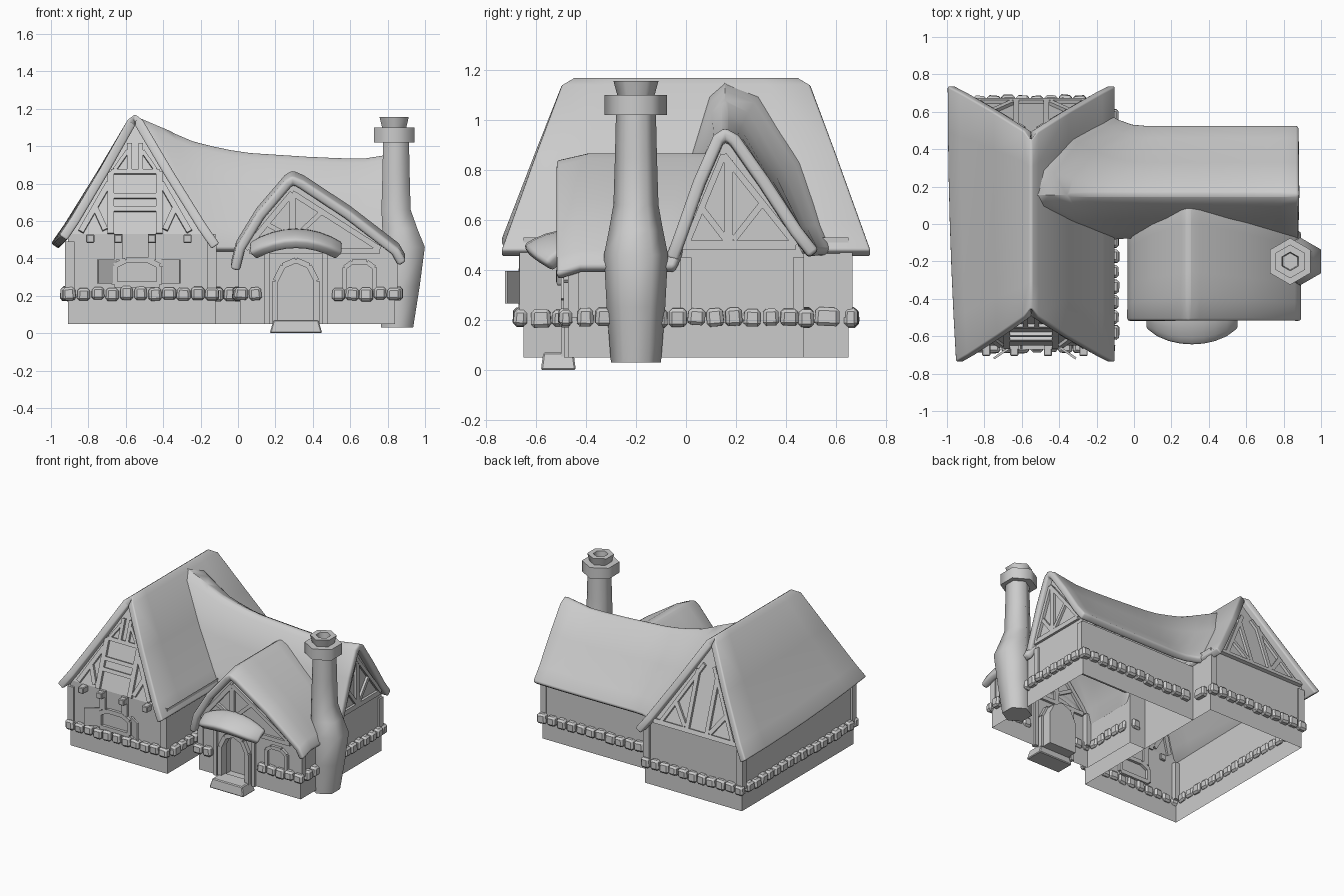
import bpy, bmesh, math, random
from mathutils import Matrix, Vector

random.seed(4)
if "Cube" in bpy.data.objects:
    bpy.data.objects.remove(bpy.data.objects["Cube"])

GROUND = 0.05


def finish(name, bm, bevel=0, thick=0, smooth=0, segments=1):
    mesh = bpy.data.meshes.new(name)
    bm.to_mesh(mesh)
    bm.free()
    ob = bpy.data.objects.new(name, mesh)
    bpy.context.collection.objects.link(ob)
    if thick:
        mod = ob.modifiers.new("thickness", "SOLIDIFY")
        mod.thickness, mod.offset = thick, -1
    if bevel:
        mod = ob.modifiers.new("soft_edges", "BEVEL")
        mod.width, mod.segments = bevel, segments
        mod.limit_method, mod.angle_limit = "ANGLE", math.radians(50)
    if smooth:
        bpy.ops.object.select_all(action="DESELECT")
        ob.select_set(True)
        bpy.context.view_layer.objects.active = ob
        bpy.ops.object.shade_smooth_by_angle(angle=math.radians(smooth))
    return ob


def boxes(name, matrices, bevel=0, taper=1):
    bm = bmesh.new()
    for m in matrices:
        verts = bmesh.ops.create_cube(bm, size=1)["verts"]
        for v in verts:
            if v.co.z > 0:
                v.co.x *= taper
                v.co.y *= taper
        bmesh.ops.transform(bm, matrix=m, verts=verts)
    bmesh.ops.recalc_face_normals(bm, faces=bm.faces)
    return finish(name, bm, bevel)


def block(x, y, z, sx, sy, sz, turn=0):
    return (Matrix.Translation((x, y, z)) @ Matrix.Rotation(turn, 4, "Z")
            @ Matrix.Diagonal((sx, sy, sz, 1)))


def frame(origin, u, v):
    u, v = Vector(u), Vector(v)
    m = Matrix((u, v, u.cross(v))).transposed().to_4x4()
    return Matrix.Translation(origin) @ m


def beam(f, a, b, w=0.03, d=0.035):
    a, b = Vector(a), Vector(b)
    run, mid = b - a, (a + b) / 2
    return (f @ Matrix.Translation((mid.x, mid.y, 0))
            @ Matrix.Rotation(math.atan2(run.y, run.x), 4, "Z")
            @ Matrix.Diagonal((run.length, w, d, 1)))


def path(f, pts, w=0.03, d=0.04):
    return [beam(f, a, b, w, d) for a, b in zip(pts, pts[1:])]


def sheet(name, us, vs, place, thick=0.05):
    bm = bmesh.new()
    rows = [[bm.verts.new(place(u, v)) for u in us] for v in vs]
    for r, s in zip(rows, rows[1:]):
        for i in range(len(us) - 1):
            bm.faces.new((r[i], r[i + 1], s[i + 1], s[i]))
    bm.normal_update()
    if sum(f.normal.z for f in bm.faces) < 0:
        bmesh.ops.reverse_faces(bm, faces=bm.faces)
    return finish(name, bm, 0.016, thick, 45, 2)


def lerp(a, b, t):
    return a + (b - a) * t


def steps(n):
    return [i / n for i in range(n + 1)]


def sample(table, x):
    for (x0, z0), (x1, z1) in zip(table, table[1:]):
        if x <= x1:
            return lerp(z0, z1, (x - x0) / (x1 - x0))
    return table[-1][1]


def shell(name, lo, hi, eave, roof, place, ends, notch=(), lo_reach=1):
    """Side walls plus a lower wall and gable at each listed end."""
    bm = bmesh.new()
    top = [(a, z - 0.05) for a, z in roof if lo + 0.03 < a < hi - 0.03]
    lower = [(lo, eave), (lo, GROUND), *notch, (hi, GROUND), (hi, eave)]
    gable = [(lo, eave), *top, (hi, eave)]
    for e in ends:
        for poly in (lower, gable):
            bm.faces.new([bm.verts.new(place(a, z, e)) for a, z in poly])
    for a, reach in ((lo, lo_reach), (hi, 1)):
        quad = [(GROUND, 0), (eave, 0), (eave, reach), (GROUND, reach)]
        bm.faces.new([bm.verts.new(place(a, z, e)) for z, e in quad])
    bmesh.ops.remove_doubles(bm, verts=bm.verts, dist=0.0005)
    bmesh.ops.recalc_face_normals(bm, faces=bm.faces)
    return finish(name, bm)


# Roof cross-sections
half = [(0.45, 0.48), (0.38, 0.58), (0.2, 0.87), (0.04, 1.14)]
main_prof = ([(-0.55 - a, z) for a, z in half] + [(-0.55, 1.17)]
             + [(-0.55 + a, z) for a, z in reversed(half)])
side_prof = [(-0.08, 0.45), (-0.04, 0.56), (0.03, 0.76), (0.11, 0.94), (0.155, 0.97),
             (0.21, 0.94), (0.33, 0.77), (0.46, 0.57), (0.53, 0.48)]
porch_prof = [(-0.04, 0.37), (-0.01, 0.49), (0.1, 0.67), (0.25, 0.845), (0.29, 0.87),
              (0.35, 0.845), (0.6, 0.68), (0.86, 0.48), (0.9, 0.41)]
ridge = [(-0.55, 1.16), (-0.22, 1.02), (0.02, 0.97), (0.4, 0.945), (0.66, 0.935), (0.88, 0.97)]


# Roofs: the main eave lifts at the front left, the side roof fans out where it meets the main one
def main_place(p, t):
    drop = 1.17 - p[1]
    reach = min(0.49 + 0.36 * drop, 0.45 + 1.6 * drop)
    lift = 0.045 * (1 - t) ** 2 * max(0, (-0.6 - p[0]) / 0.4)
    return (p[0] + lift, (2 * t - 1) * reach, p[1] + lift)


def side_place(p, t):
    h = (p[1] - 0.46) / 0.51
    x = lerp(-0.14 - 0.41 * h, 0.88, t)
    fan = max(0, 0.05 - x) ** 2 * (5 if p[0] > 0.155 else 1.2)
    return (x, 0.155 + (p[0] - 0.155) * (1 + fan), 0.46 + h * (sample(ridge, x) - 0.46))


def porch_place(p, t):
    back = -0.06 + 0.4 * (p[1] - 0.37)
    return (p[0], lerp(-0.52, back, t), p[1] - 0.03 * max(0, 1 - 5 * t))


sheet("main_roof", main_prof, steps(6), main_place)
sheet("side_roof", side_prof, steps(14), side_place)
sheet("porch_roof", porch_prof, steps(5), porch_place)


# Walls
def main_wall(a, z, e):
    return (a, (2 * e - 1) * (0.65 - 0.34 * max(0, z - 0.53)), z)


arch = [(0.2, GROUND), (0.2, 0.28), (0.24, 0.36), (0.31, 0.39),
        (0.38, 0.36), (0.42, 0.28), (0.42, GROUND)]
shell("main_walls", -0.91, -0.12, 0.53, main_prof, main_wall, (0, 1))
shell("side_walls", -0.03, 0.47, 0.46, side_prof,
      lambda a, z, e: (lerp(-0.12, 0.84, e), a, z), (1,), lo_reach=0.135)
shell("porch_walls", 0.01, 0.84, 0.42, porch_prof,
      lambda a, z, e: (a, lerp(-0.47, -0.03, e), z), (0,), arch)

# Door recess
bm = bmesh.new()
outer = [bm.verts.new((x, -0.47, z)) for x, z in arch]
inner = [bm.verts.new((x, -0.37, z)) for x, z in arch]
for i in range(len(arch) - 1):
    bm.faces.new((outer[i], outer[i + 1], inner[i + 1], inner[i]))
bm.faces.new(inner)
bm.faces.new((outer[0], inner[0], inner[-1], outer[-1]))
finish("door_recess", bm)

# Working planes for timber
X, Z = (1, 0, 0), (0, 0, 1)
front = frame((-0.55, -0.65, 0), X, Z)
front_lean = frame((-0.55, -0.65, 0.53), X, (0, 0.34, 1))
back_lean = frame((-0.55, 0.65, 0.53), (-1, 0, 0), (0, -0.34, 1))
porch = frame((0, -0.47, 0), X, Z)
gable_end = frame((0.84, 0.16, 0), (0, 1, 0), Z)

# Gable timbers on the main wing
ladder = [beam(front_lean, (-0.13, v), (0.13, v), 0.025) for v in (0.13, 0.2, 0.33)]
braces = []
for s in (-1, 1):
    ladder += [beam(front_lean, (s * 0.13, 0), (s * 0.13, 0.33), 0.035),
               beam(front_lean, (s * 0.16, 0.02), (s * 0.21, 0.13)),
               beam(front_lean, (s * 0.29, 0.01), (s * 0.14, 0.27)),
               beam(front_lean, (s * 0.03, 0.33), (s * 0.03, 0.48), 0.025),
               beam(front_lean, (s * 0.11, 0.34), (s * 0.04, 0.44), 0.02)]
    braces += [beam(back_lean, (s * 0.08, 0), (s * 0.08, 0.4), 0.03),
               beam(back_lean, (s * 0.1, 0.02), (s * 0.2, 0.15), 0.03),
               beam(back_lean, (s * 0.29, 0.01), (s * 0.04, 0.44), 0.025)]
boxes("front_gable_timbers", ladder)
boxes("back_gable_timbers", braces + [beam(back_lean, (-0.35, 0), (0.35, 0))])

# Corner posts, beam ends and studs
posts = [block(x, y, 0.35, 0.05, 0.05, 0.28) for x in (-0.9, -0.14) for y in (-0.64, 0.64)]
posts += [block(0.83, y, 0.33, 0.045, 0.045, 0.24) for y in (-0.45, 0.0, 0.45)]
posts += [block(0.025, -0.455, 0.32, 0.045, 0.045, 0.24)]
boxes("corner_posts", posts)
boxes("beam_ends", [block(x, -0.67, 0.505, 0.045, 0.07, 0.045)
                    for x in (-0.79, -0.64, -0.46, -0.27)], 0.005)
boxes("wall_studs", [beam(front, (s * 0.09, 0.39), (s * 0.09, 0.53), 0.045) for s in (-1, 1)])

# Side gable and porch gable timbers
fan = [beam(gable_end, (-0.18, 0.5), (0.28, 0.5), 0.035)]
fan += path(gable_end, [(-0.16, 0.5), (-0.01, 0.86), (0.28, 0.5)], 0.025)
fan += [beam(gable_end, (0.01, 0.5), (0.01, 0.84), 0.035),
        beam(gable_end, (0, 0.52), (-0.1, 0.65), 0.025),
        beam(gable_end, (0.03, 0.52), (0.14, 0.66), 0.025)]
boxes("side_gable_timbers", fan)
truss = path(porch, [(0.04, 0.45), (0.29, 0.75), (0.76, 0.45)], 0.03)
truss += [beam(porch, (0.06, 0.44), (0.76, 0.44)), beam(porch, (0.29, 0.44), (0.29, 0.74), 0.035),
          beam(porch, (0.27, 0.52), (0.16, 0.58), 0.025), beam(porch, (0.31, 0.52), (0.44, 0.64), 0.025)]
truss += [beam(porch, (x, GROUND), (x, 0.45), 0.025) for x in (0.155, 0.465)]
boxes("porch_timbers", truss)

# Door frame, step and windows
boxes("door_frame", path(porch, arch, 0.03, 0.06))
boxes("door_step", [block(0.31, -0.51, 0.035, 0.28, 0.14, 0.07)], 0.006, 0.86)
boxes("porch_window", path(porch, [(0.57, 0.23), (0.57, 0.35), (0.61, 0.38), (0.69, 0.38),
                                   (0.73, 0.35), (0.73, 0.23)], 0.025))
boxes("main_window", path(front, [(-0.11, 0.26), (-0.11, 0.36), (-0.05, 0.39), (0.07, 0.39),
                                  (0.13, 0.36), (0.13, 0.26), (-0.11, 0.26)], 0.03))
boxes("shutters", [block(-0.53 + s * 0.17, -0.685, 0.33, 0.12, 0.012, 0.13, -s * 0.6)
                   for s in (-1, 1)])


# Awning over the door
def awning_place(u, v):
    reach = 0.18 * math.sqrt(max(0, 1 - 0.75 * u * u))
    return (0.31 + 0.25 * u, -0.47 - v * reach, 0.56 - 0.075 * u * u - 0.06 * v * v)


sheet("door_awning", [2 * t - 1 for t in steps(8)], steps(4), awning_place, 0.06)

# Stone course around the walls
runs = [((-0.94, -0.66), (-0.1, -0.66)), ((-0.11, -0.62), (-0.11, -0.05)),
        ((-0.94, 0.66), (-0.1, 0.66)), ((-0.92, -0.62), (-0.92, 0.62)),
        ((-0.11, 0.51), (-0.11, 0.62)), ((-0.08, -0.04), (0, -0.04)),
        ((-0.08, 0.48), (0.87, 0.48)), ((0.85, -0.44), (0.85, 0.45)),
        ((0, -0.44), (0, -0.07)), ((-0.02, -0.48), (0.13, -0.48)), ((0.5, -0.48), (0.87, -0.48))]
stones = []
for a, b in runs:
    a, b = Vector(a), Vector(b)
    run = b - a
    n = max(1, round(run.length / 0.077))
    for i in range(n):
        p = a + run * ((i + 0.5) / n)
        size = run.length / n * random.uniform(0.88, 1)
        tilt = Matrix.Rotation(random.uniform(-0.1, 0.1), 4, random.choice("XY"))
        stones.append(block(p.x, p.y, 0.21 + random.uniform(-0.004, 0.004), 1, 1, 1,
                            math.atan2(run.y, run.x) + random.uniform(-0.1, 0.1)) @ tilt
                      @ Matrix.Diagonal((size, random.uniform(0.05, 0.065),
                                         random.uniform(0.064, 0.076), 1)))
boxes("stone_course", stones, 0.013, 0.92)

# Chimney: centre x, height, radius of each ring
rings = [(0.85, 0.03, 0.1), (0.87, 0.25, 0.117), (0.888, 0.46, 0.128), (0.865, 0.56, 0.108),
         (0.845, 0.66, 0.09), (0.845, 0.85, 0.084), (0.845, 1.02, 0.08), (0.835, 1.02, 0.125),
         (0.835, 1.1, 0.125), (0.835, 1.1, 0.075), (0.835, 1.155, 0.09), (0.835, 1.155, 0.05),
         (0.835, 1.08, 0.045)]
bm = bmesh.new()
loops = []
for x, z, r in rings:
    angles = [math.radians(30 + 60 * k) for k in range(6)]
    loops.append([bm.verts.new((x + r * math.cos(a), -0.2 + r * math.sin(a), z)) for a in angles])
for lo, hi in zip(loops, loops[1:]):
    for k in range(6):
        j = (k + 1) % 6
        bm.faces.new((lo[k], lo[j], hi[j], hi[k]))
bm.faces.new(loops[-1])
bm.faces.new(loops[0][::-1])
finish("chimney", bm, smooth=65)
